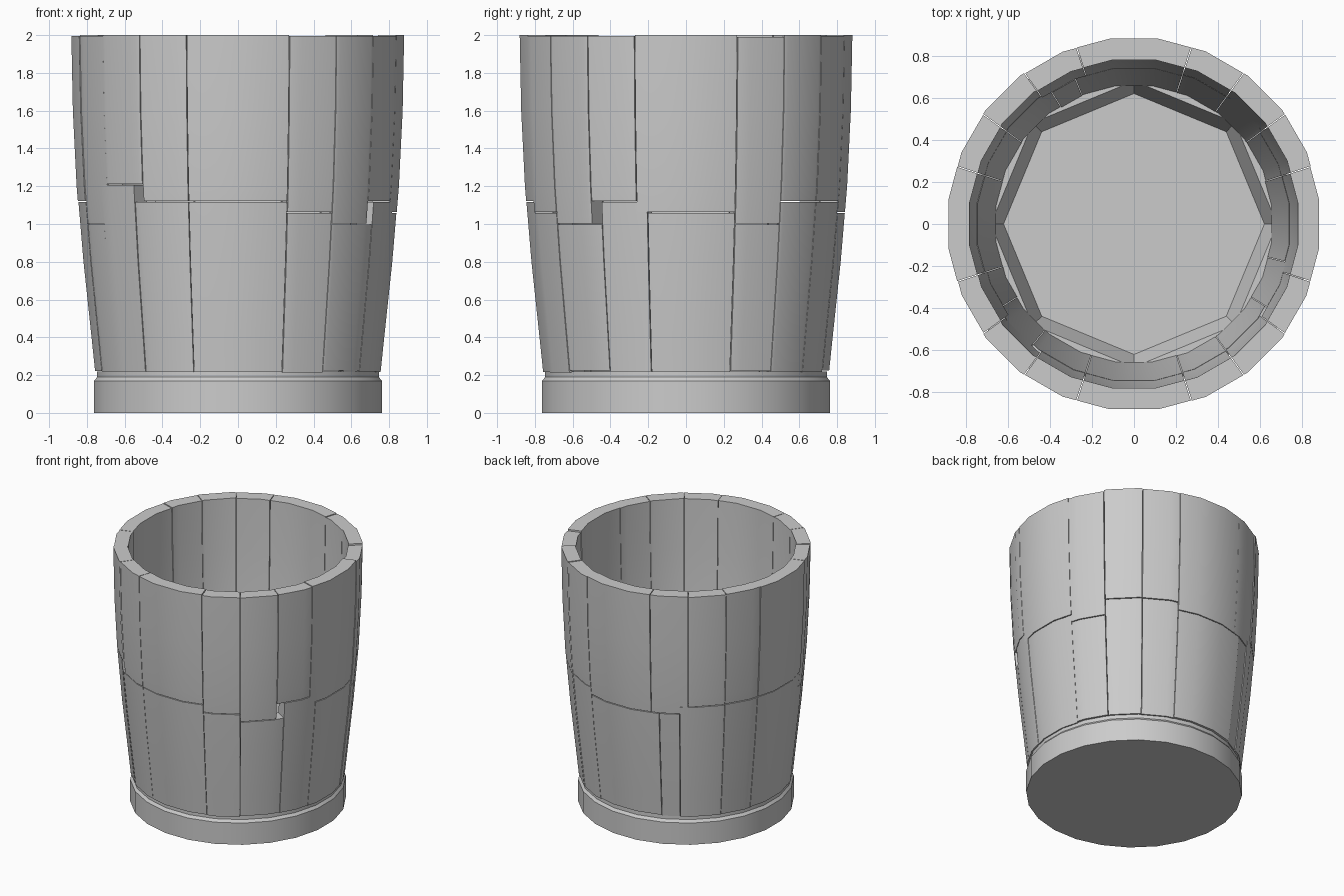
import bpy, bmesh, math, random

random.seed(4)
cube = bpy.data.objects.get("Cube")
if cube:
    bpy.data.objects.remove(cube)

grey = bpy.data.materials.new("plain_grey")
grey.use_nodes = True
grey.diffuse_color = (0.6, 0.6, 0.6, 1)
grey.node_tree.nodes["Principled BSDF"].inputs["Base Color"].default_value = grey.diffuse_color

OUTER = [(0.21, 0.765), (0.4, 0.785), (0.8, 0.828), (1.2, 0.862), (1.6, 0.882), (2.0, 0.89)]
WALL = 0.102
SIDES = 24


def radius_at(z):
    """Outer radius of the wall at a height."""
    for (z0, r0), (z1, r1) in zip(OUTER, OUTER[1:]):
        if z <= z1:
            return r0 + (r1 - r0) * (z - z0) / (z1 - z0)
    return OUTER[-1][1]


def on_polygon(r, z, deg, sides, start):
    """Point on a regular polygon; angle 0 is the front, turning towards +x."""
    step = 360 / sides
    off = (deg - start) % step - step / 2
    d = r * math.cos(math.radians(step / 2)) / math.cos(math.radians(off))
    a = math.radians(deg - 90)
    return (d * math.cos(a), d * math.sin(a), z)


def finish(name, bm):
    bmesh.ops.recalc_face_normals(bm, faces=bm.faces)
    mesh = bpy.data.meshes.new(name)
    bm.to_mesh(mesh)
    bm.free()
    mesh.materials.append(grey)
    ob = bpy.data.objects.new(name, mesh)
    bpy.context.collection.objects.link(ob)
    bpy.ops.object.select_all(action='DESELECT')
    ob.select_set(True)
    bpy.context.view_layer.objects.active = ob
    bpy.ops.object.shade_smooth_by_angle(angle=math.radians(30))


def stave(name, a0, a1, z0, z1, push):
    """Curved plank between two angles and two heights."""
    step = 360 / SIDES
    corners = [step / 2 + k * step for k in range(-SIDES, 2 * SIDES)]
    angles = [a0] + [a for a in corners if a0 + 0.5 < a < a1 - 0.5] + [a1]
    heights = [z0] + [z for z, _ in OUTER if z0 + 0.02 < z < z1 - 0.02] + [z1]
    bm = bmesh.new()
    columns = []
    for a in angles:
        out = [bm.verts.new(on_polygon(radius_at(z) + push, z, a, SIDES, step / 2)) for z in heights]
        inn = [bm.verts.new(on_polygon(radius_at(z) - WALL + push, z, a, SIDES, step / 2)) for z in heights]
        columns.append(out + inn[::-1])
    for c, d in zip(columns, columns[1:]):
        for i in range(len(c)):
            j = (i + 1) % len(c)
            bm.faces.new((c[i], c[j], d[j], d[i]))
    n = len(heights)
    for c in (columns[0], columns[-1]):
        for i in range(n - 1):
            bm.faces.new((c[i], c[i + 1], c[-2 - i], c[-1 - i]))
    finish(name, bm)


# Two courses of staves, one wide stave for every three narrow ones
GAP = 0.14
edges = [-18]
for width in [36, 18, 18, 18] * 4:
    edges.append(edges[-1] + width)
shift = [random.choice([0, 0, 0, 4, -4]) for _ in edges]
shift[-1] = shift[0]
joints = [random.choice([1.0, 1.06, 1.12, 1.17, 1.21]) for _ in edges]
for i in range(len(edges) - 1):
    push = random.uniform(-0.004, 0.0)
    joint = joints[i]
    stave("upper_stave", edges[i] + GAP, edges[i + 1] - GAP, joint + 0.003,
          2.0 - random.choice([0, 0, 0.004, 0.01]), push)
    stave("lower_stave", edges[i] + shift[i] + GAP, edges[i + 1] + shift[i + 1] - GAP,
          0.215 + random.uniform(0, 0.01), joint - 0.003, push - random.uniform(0, 0.003))

# Base: round hoop outside, eight-sided dish inside
bm = bmesh.new()
profile = [(0.768, 0, SIDES, 7.5), (0.768, 0.17, SIDES, 7.5), (0.752, 0.19, SIDES, 7.5),
           (0.752, 0.22, SIDES, 7.5), (0.68, 0.22, 8, 0), (0.62, 0.06, 8, 0)]
rings = [[bm.verts.new(on_polygon(r, z, k * 7.5, n, s)) for k in range(48)] for r, z, n, s in profile]
for p, q in zip(rings, rings[1:]):
    for k in range(48):
        m = (k + 1) % 48
        bm.faces.new((p[k], p[m], q[m], q[k]))
bm.faces.new(rings[0])
bm.faces.new(rings[-1])
finish("base", bm)
